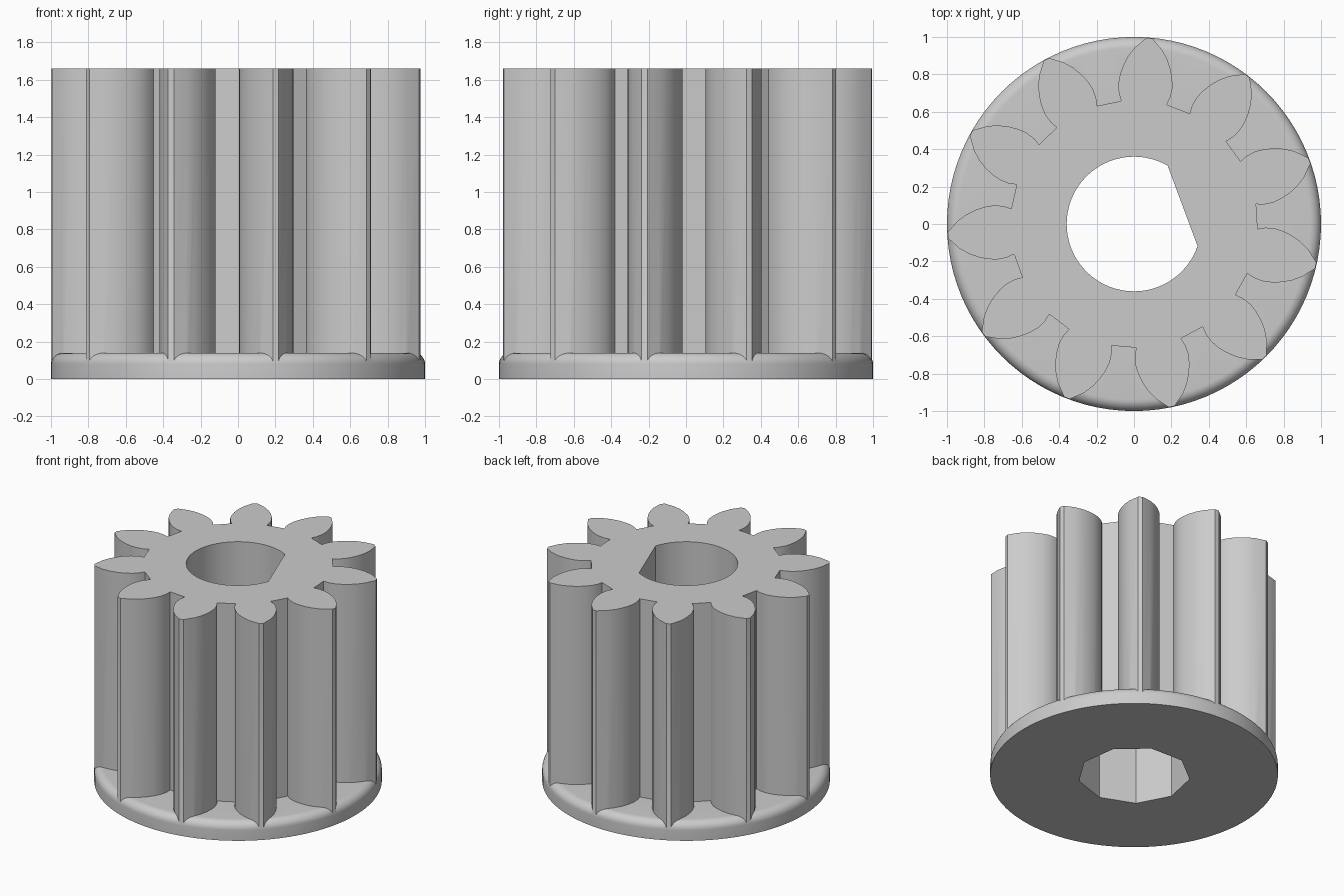
import bpy, bmesh, math
from mathutils import Vector, Matrix

TEETH = 11
PHASE = math.radians(85.3)      # direction of the first tooth
FLAT = math.radians(20.4)       # direction the bore flat faces

cube = bpy.data.objects.get("Cube")
if cube:
    bpy.data.objects.remove(cube, do_unlink=True)

grey = bpy.data.materials.new("plain grey")
grey.use_nodes = True
colour = (0.6, 0.6, 0.6, 1)
grey.diffuse_color = colour
grey.node_tree.nodes["Principled BSDF"].inputs["Base Color"].default_value = colour


def prism(name, outline, low, high):
    """Extrude a flat outline from one height to another."""
    bm = bmesh.new()
    face = bm.faces.new([bm.verts.new((x, y, low)) for x, y in outline])
    top = bmesh.ops.extrude_face_region(bm, geom=[face])["geom"]
    bmesh.ops.translate(bm, vec=(0, 0, high - low),
                        verts=[v for v in top if isinstance(v, bmesh.types.BMVert)])
    return finish(name, bm)


def finish(name, bm):
    bmesh.ops.recalc_face_normals(bm, faces=bm.faces)
    mesh = bpy.data.meshes.new(name)
    bm.to_mesh(mesh)
    bm.free()
    mesh.materials.append(grey)
    ob = bpy.data.objects.new(name, mesh)
    bpy.context.collection.objects.link(ob)
    return ob


def combine(target, other, operation):
    """Apply a boolean and discard the second object."""
    mod = target.modifiers.new(operation.lower(), "BOOLEAN")
    mod.operation = operation
    mod.solver = "EXACT"
    mod.object = other
    bpy.context.view_layer.objects.active = target
    bpy.ops.object.modifier_apply(modifier=mod.name)
    bpy.data.objects.remove(other, do_unlink=True)


def arc(radius, start, end, steps):
    return [(radius * math.cos(start + (end - start) * i / steps),
             radius * math.sin(start + (end - start) * i / steps))
            for i in range(steps + 1)]


# Toothed body: one bulging tooth flank (distance out, half width), mirrored and repeated
flank = [(.65, .122), (.69, .138), (.74, .145), (.79, .14), (.84, .127),
         (.89, .106), (.94, .074), (.997, .016)]
tooth = [(r, -w) for r, w in flank] + [(r, w) for r, w in reversed(flank)]
outline = []
for i in range(TEETH):
    turn = Matrix.Rotation(PHASE + math.tau * i / TEETH, 2)
    outline += [tuple(turn @ Vector(p)) for p in tooth]
gear = prism("pinion_gear", outline, 0.05, 1.66)

# Base flange: turned disc with a rounded upper rim
fillet = 0.06
profile = [(0, 0), (1, 0)]
profile += [(1 - fillet + x, 0.14 - fillet + z) for x, z in arc(fillet, 0, math.pi / 2, 8)]
profile.append((0, 0.14))
bm = bmesh.new()
verts = [bm.verts.new((x, 0, z)) for x, z in profile]
edges = [bm.edges.new(pair) for pair in zip(verts, verts[1:])]
bmesh.ops.spin(bm, geom=verts + edges, cent=(0, 0, 0), axis=(0, 0, 1),
               angle=math.tau, steps=96, use_duplicate=False)
bmesh.ops.remove_doubles(bm, verts=bm.verts, dist=0.0001)
combine(gear, finish("base_flange", bm), "UNION")

# Shaft bore with one flat side
half = math.radians(39.6)
bore = prism("bore_cutter", arc(0.36, FLAT + half, FLAT + math.tau - half, 56), -0.2, 1.9)
combine(gear, bore, "DIFFERENCE")

# Nine-sided pocket opening from underneath
start = math.radians(28)
pocket = prism("pocket_cutter", arc(0.39, start, start + math.tau, 9)[:-1], -0.2, 0.7)
combine(gear, pocket, "DIFFERENCE")

bpy.ops.object.select_all(action="DESELECT")
gear.select_set(True)
bpy.context.view_layer.objects.active = gear
bpy.ops.object.shade_smooth_by_angle(angle=math.radians(30))
